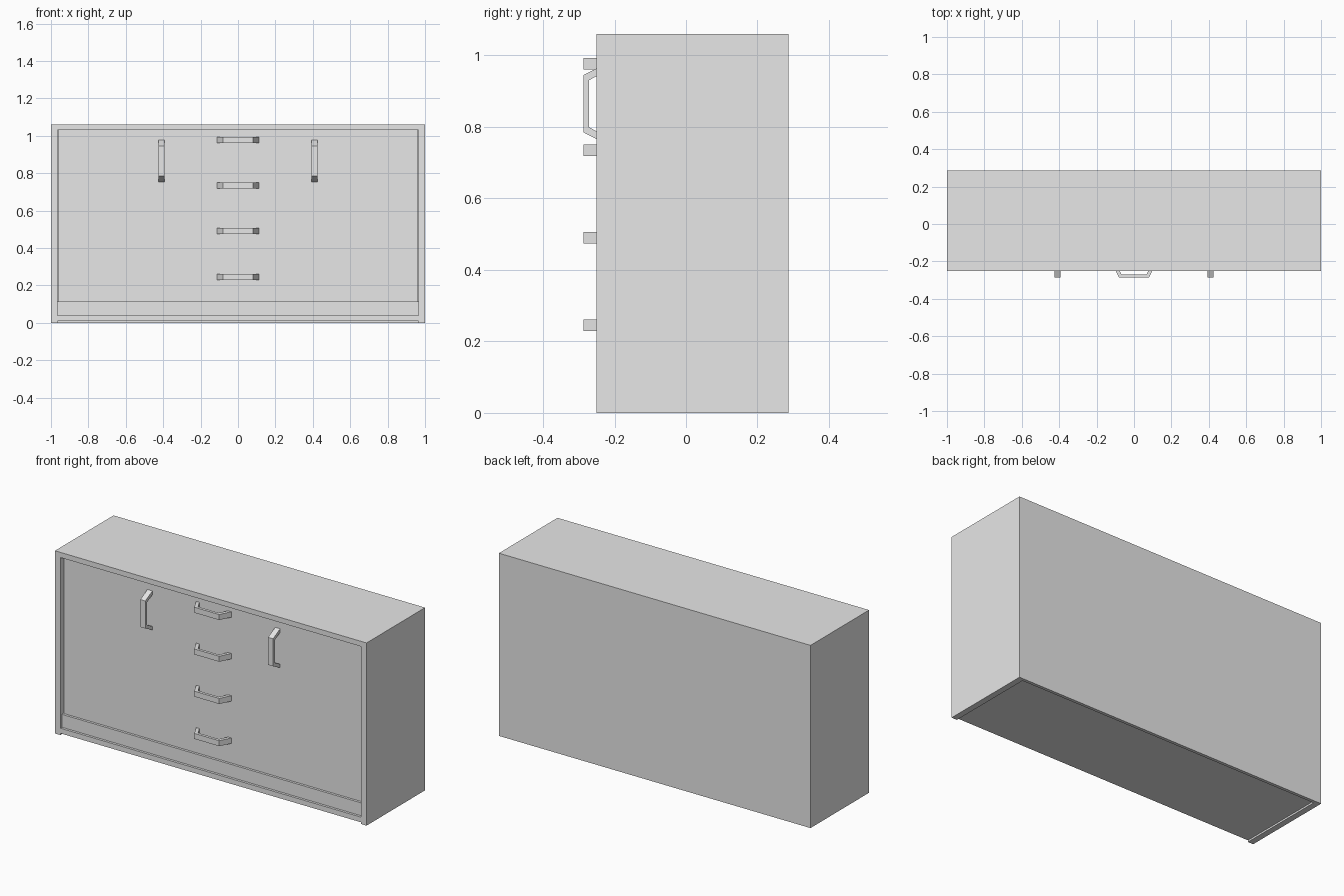
import bpy
import bmesh
from math import pi
from mathutils import Matrix

cube = bpy.data.objects.get("Cube")
if cube:
    bpy.data.objects.remove(cube, do_unlink=True)

GREY = (0.8, 0.8, 0.8, 1.0)
grey = bpy.data.materials.new("plain_grey")
grey.use_nodes = True
grey.diffuse_color = GREY
grey.node_tree.nodes["Principled BSDF"].inputs["Base Color"].default_value = GREY

SIDE_INNER = 0.965
FRONT, BACK = -0.25, 0.287
DOOR_Y = -0.222


def add_object(name, bm):
    bmesh.ops.recalc_face_normals(bm, faces=bm.faces)
    mesh = bpy.data.meshes.new(name)
    bm.to_mesh(mesh)
    bm.free()
    mesh.materials.append(grey)
    obj = bpy.data.objects.new(name, mesh)
    bpy.context.scene.collection.objects.link(obj)
    return obj


def box(name, half_x, y0, y1, z0, z1):
    """Box centred on x = 0."""
    bm = bmesh.new()
    bmesh.ops.create_cube(bm, size=1)
    for v in bm.verts:
        v.co.x *= 2 * half_x
        v.co.y = y0 if v.co.y < 0 else y1
        v.co.z = z0 if v.co.z < 0 else z1
    return add_object(name, bm)


def cut(target, cutter):
    cutter.hide_render = True
    mod = target.modifiers.new("cut", "BOOLEAN")
    mod.operation = "DIFFERENCE"
    mod.solver = "EXACT"
    mod.object = cutter
    bpy.context.view_layer.objects.active = target
    bpy.ops.object.modifier_apply(modifier=mod.name)
    bpy.data.objects.remove(cutter, do_unlink=True)


def handle(name, x, z, upright=False):
    """Bent pull with splayed legs, extruded from its outline."""
    half = [(0.113, DOOR_Y), (0.08, -0.287)]
    inner = [(0.066, -0.271), (0.092, DOOR_Y)]
    outline = half + [(-a, y) for a, y in reversed(half)]
    outline += [(-a, y) for a, y in reversed(inner)] + inner
    bm = bmesh.new()
    face = bm.faces.new([bm.verts.new((a, y, -0.016)) for a, y in outline])
    ext = bmesh.ops.extrude_face_region(bm, geom=[face])
    top = [g for g in ext["geom"] if isinstance(g, bmesh.types.BMVert)]
    bmesh.ops.translate(bm, verts=top, vec=(0, 0, 0.032))
    turn = Matrix.Rotation(pi / 2 if upright else 0, 4, "Y")
    bm.transform(Matrix.Translation((x, 0, z)) @ turn)
    return add_object(name, bm)


# Carcass, hollow from the front and slightly raised underneath
carcass = box("carcass", 1.0, FRONT, BACK, 0, 1.06)
cut(carcass, box("cavity_cutter", SIDE_INNER, FRONT - 0.1, BACK - 0.018, 0.04, 1.03))
cut(carcass, box("underside_cutter", SIDE_INNER, FRONT - 0.1, BACK - 0.018, -0.1, 0.01))

# Recessed front and the plinth below it
box("front_panel", 0.96, DOOR_Y, DOOR_Y + 0.02, 0.1, 1.03)
box("plinth", SIDE_INNER, -0.236, -0.19, 0.04, 0.115)

# Drawer pulls down the middle
for i, z in enumerate((0.977, 0.735, 0.49, 0.245)):
    handle(f"drawer_handle_{i + 1}", 0, z)

# Upright door pulls
for side, x in (("left", 0.41), ("right", -0.41)):
    handle(f"door_handle_{side}", x, 0.865, upright=True)
